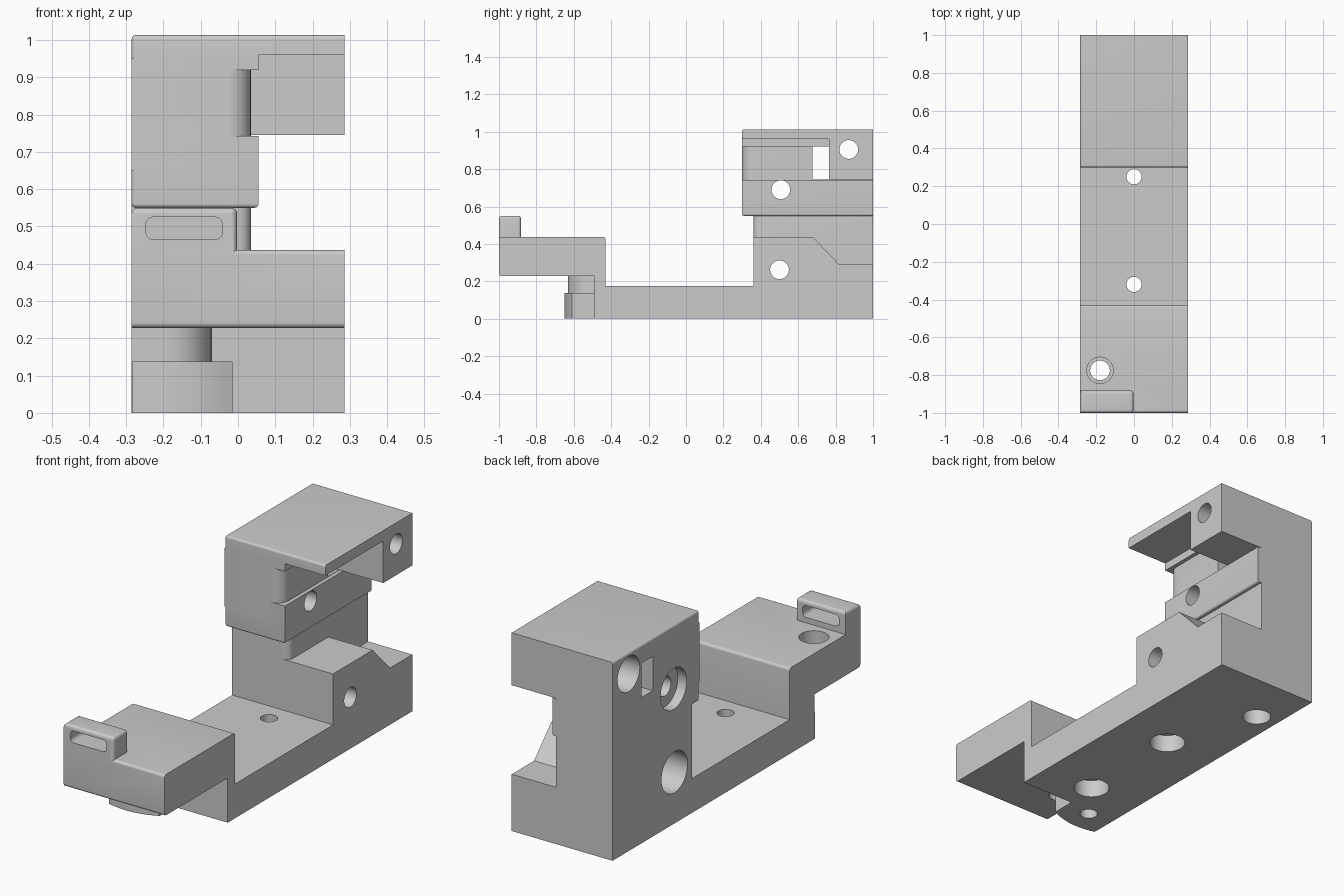
import bpy, bmesh, math
from mathutils import Vector, Matrix

cube = bpy.data.objects.get("Cube")
if cube:
    bpy.data.objects.remove(cube, do_unlink=True)

W = 0.285   # half width
grey = bpy.data.materials.new("light_grey")
grey.use_nodes = True
grey.diffuse_color = (0.6, 0.6, 0.6, 1)
grey.node_tree.nodes["Principled BSDF"].inputs["Base Color"].default_value = (0.6, 0.6, 0.6, 1)


def finish(name, bm):
    bmesh.ops.recalc_face_normals(bm, faces=bm.faces)
    me = bpy.data.meshes.new(name)
    bm.to_mesh(me)
    bm.free()
    me.materials.append(grey)
    ob = bpy.data.objects.new(name, me)
    bpy.context.scene.collection.objects.link(ob)
    return ob


def prism(name, axis, pts, lo, hi, *rounds):
    """Extrude a profile along an axis; rounds are (radius, rule on edge midpoint and direction)."""
    def place(p, t):
        a, b = p
        return {"x": (t, a, b), "y": (a, t, b), "z": (a, b, t)}[axis]
    bm = bmesh.new()
    face = bm.faces.new([bm.verts.new(place(p, lo)) for p in pts])
    new = bmesh.ops.extrude_face_region(bm, geom=[face])["geom"]
    step = Vector(place((0, 0), hi - lo))
    bmesh.ops.translate(bm, vec=step, verts=[v for v in new if isinstance(v, bmesh.types.BMVert)])
    bmesh.ops.recalc_face_normals(bm, faces=bm.faces)
    for radius, rule in rounds:
        edges = []
        for e in bm.edges:
            a, b = e.verts[0].co, e.verts[1].co
            d = (b - a).normalized()
            if rule((a + b) / 2, "xyz"[max(range(3), key=lambda i: abs(d[i]))]):
                edges.append(e)
        bmesh.ops.bevel(bm, geom=edges, offset=radius, segments=6, profile=0.5,
                        affect='EDGES', clamp_overlap=True)
    return finish(name, bm)


def box(name, x, y, z, *rounds):
    return prism(name, "z", [(x[0], y[0]), (x[1], y[0]), (x[1], y[1]), (x[0], y[1])], *z, *rounds)


def drill(axis, centre, r, length):
    """Round cutter centred on a point."""
    bm = bmesh.new()
    turn = Matrix.Rotation(math.pi / 2, 4, 'Y') if axis == "x" else Matrix()
    bmesh.ops.create_cone(bm, cap_ends=True, segments=48, radius1=r, radius2=r, depth=length,
                          matrix=Matrix.Translation(centre) @ turn)
    return finish("cutter", bm)


def combine(body, tool, operation):
    mod = body.modifiers.new("join", 'BOOLEAN')
    mod.operation, mod.object, mod.solver = operation, tool, 'EXACT'
    bpy.context.view_layer.objects.active = body
    bpy.ops.object.modifier_apply(modifier=mod.name)
    bpy.data.objects.remove(tool, do_unlink=True)


# base with raised front arm and sloped rear block
body = prism("bracket_body", "x",
             [(-.49, 0), (1, 0), (1, .29), (.82, .29), (.68, .435), (.36, .435), (.36, .175),
              (-.43, .175), (-.43, .437), (-1, .437), (-1, .228), (-.49, .228)], -W, W,
             (.014, lambda m, d: d == "x" and (m.y < -.99 or (m.y < -.42 and m.z > .43))))

# stepped boss under the arm, with a gently curved front
arc = [(-.18 + .36 * math.sin(t), -.29 - .36 * math.cos(t))
       for t in [-.295 + .77 * i / 12 for i in range(13)]]
boss = prism("boss_foot", "z", arc + [(-.015, -.45), (-W, -.45)], 0, .138)
neck = box("boss_neck", (-W, -.07), (-.63, -.45), (.1, .26),
           (.12, lambda m, d: d == "z" and m.y < -.6 and m.x > -.1))

# slotted tab on the front arm
tab = box("strap_tab", (-W, -.003), (-1, -.882), (.4, .55),
          (.016, lambda m, d: (m.z > .54 and d == "y") or (d == "x" and m.z > .54)
           or (d == "z" and m.x > -.1)))

# rear column, rounded at its front inner corner
corner = lambda m, d: d == "z" and m.y < .4 and m.x > 0
column = box("column", (-W, .035), (.36, 1), (.2, .8), (.035, corner))
inner_wall = box("inner_wall", (-W, .035), (.30, 1), (.65, .95), (.06, corner))

# upper body with side recess and roof plate
upper = prism("upper_body", "y",
              [(-W, .55), (.055, .55), (.055, .743), (-.03, .743), (-.03, .92), (.055, .92),
               (.055, .96), (W, .96), (W, 1.013), (-W, 1.013)], .30, 1,
              (.011, lambda m, d: m.y < .99 and (m.z < .56 or m.x < -.28
                                                 or (m.y < .31 and m.z > 1.01))))
rear_block = box("rear_block", (-.2, W), (.765, 1), (.745, 1.0))

for part in (boss, neck, tab, column, upper, inner_wall, rear_block):
    combine(body, part, 'UNION')

# slot in the tab and square window through the recess
cutters = [
    box("cutter", (-.247, -.042), (-1.1, -.8), (.465, .525),
        (.02, lambda m, d: d == "y")),
    box("cutter", (-.5, .2), (.675, .765), (.745, .92)),
]

# side screw holes, counterbored from the closed side
for y, z, r, depth in ((.87, .905, .09, .12), (.507, .69, .105, .05), (.5, .262, .105, .16)):
    cutters += [drill("x", (0, y, z), .05, 1), drill("x", (-W, y, z), r, 2 * depth)]

# base screw holes, counterbored from below
for y in (.25, -.32):
    cutters += [drill("z", (0, y, .1), .04, .4), drill("z", (0, y, 0), .085, .18)]

# arm hole with counterbore, and two blind holes underneath
cutters += [drill("z", (-.18, -.775, .3), .052, .5), drill("z", (-.18, -.775, .44), .07, .28),
            drill("z", (-.17, .72, 0), .068, .3), drill("z", (-.15, -.52, 0), .042, .24)]

for tool in cutters:
    combine(body, tool, 'DIFFERENCE')

bpy.ops.object.select_all(action='DESELECT')
body.select_set(True)
bpy.context.view_layer.objects.active = body
bpy.ops.object.shade_smooth_by_angle(angle=math.radians(30))
